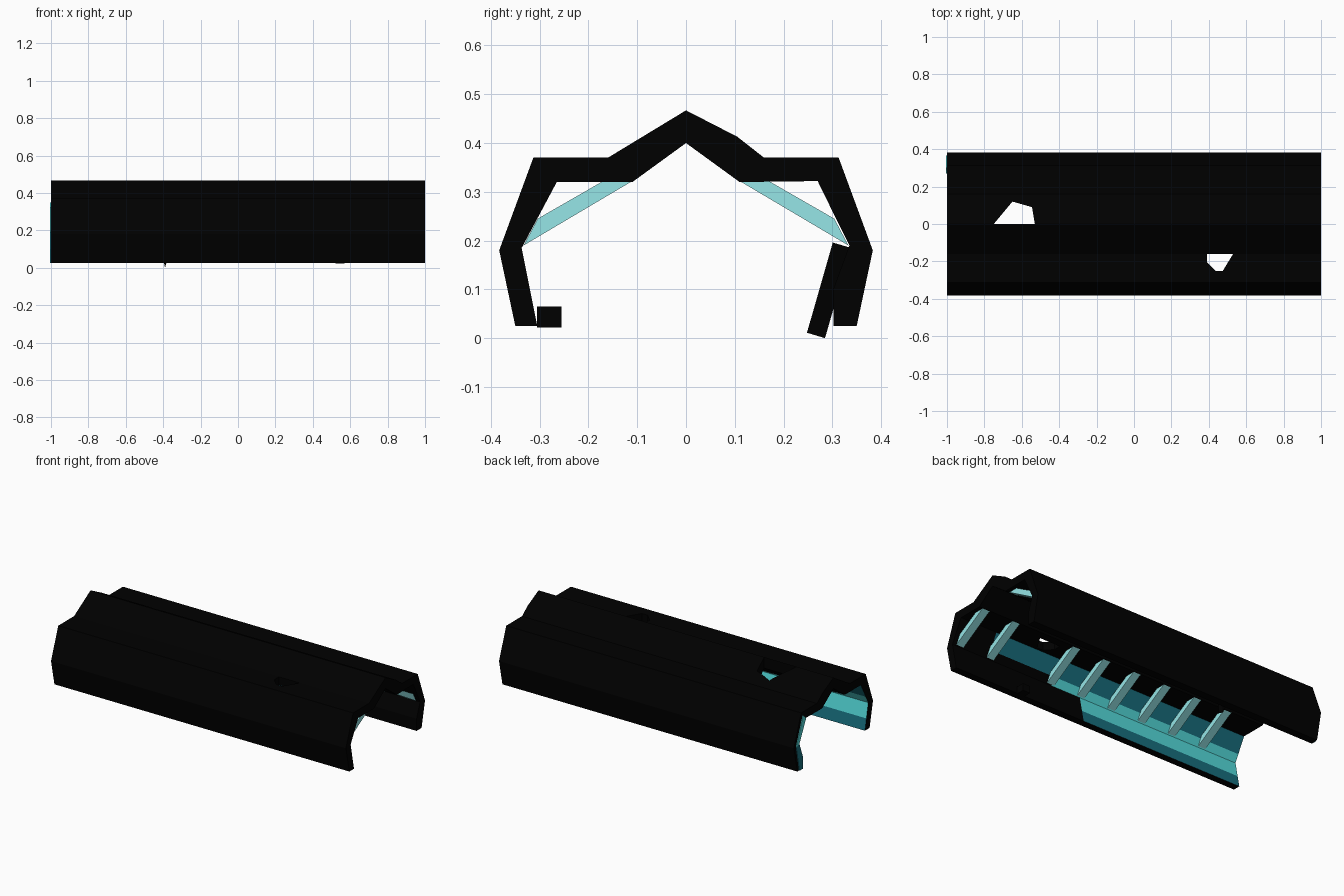
import bpy, bmesh
from mathutils import Vector

if "Cube" in bpy.data.objects:
    bpy.data.objects.remove(bpy.data.objects["Cube"])


def material(name, rgb):
    m = bpy.data.materials.new(name)
    m.diffuse_color = (*rgb, 1)
    m.use_nodes = True
    m.node_tree.nodes["Principled BSDF"].inputs["Base Color"].default_value = m.diffuse_color
    return m


BLACK = material("soot_black", (0.0, 0.0, 0.0))
DEEP = material("deep_teal", (0.009, 0.16, 0.21))
TEAL = material("teal", (0.09, 0.72, 0.72))
PALE = material("pale_teal", (0.31, 0.81, 0.82))


def make(name, bm, mats):
    bmesh.ops.recalc_face_normals(bm, faces=bm.faces)
    me = bpy.data.meshes.new(name)
    bm.to_mesh(me)
    bm.free()
    for m in mats:
        me.materials.append(m)
    ob = bpy.data.objects.new(name, me)
    bpy.context.scene.collection.objects.link(ob)
    return ob


def prism(name, base, offset, mats):
    """Solid from a polygon pushed along an offset vector."""
    bm = bmesh.new()
    off = Vector(offset)
    lo = [bm.verts.new(p) for p in base]
    hi = [bm.verts.new(Vector(p) + off) for p in base]
    n = len(base)
    bm.faces.new(lo)
    bm.faces.new(hi)
    for i in range(n):
        j = (i + 1) % n
        bm.faces.new((lo[i], lo[j], hi[j], hi[i]))
    return make(name, bm, mats)


# Tunnel shell: outer and inner outline in (y, z), run along x
outer = [(-.35, .025), (-.383, .18), (-.313, .37), (-.16, .37), (0, .467),
         (.105, .413), (.16, .37), (.313, .37), (.383, .18), (.35, .025)]
inner = [(.302, .025), (.302, .10), (.335, .19), (.315, .23), (.27, .322), (.11, .32),
         (0, .4), (-.11, .32), (-.265, .32), (-.313, .23), (-.337, .185),
         (-.319, .095), (-.305, .025)]
loop = outer + inner
stations = [-1, .1, .3, .75, 1]
bm = bmesh.new()
rings = [[bm.verts.new((x, y, z)) for y, z in loop] for x in stations]
n = len(loop)
bm.faces.new(rings[0])
bm.faces.new(rings[-1])
for s in range(len(stations) - 1):
    for i in range(n):
        j = (i + 1) % n
        f = bm.faces.new((rings[s][i], rings[s][j], rings[s + 1][j], rings[s + 1][i]))
        if len(outer) <= i < n - 1:
            # lining by height: black roof, deep shoulder, bright wall, deep footing
            mid = (loop[i][1] + loop[j][1]) / 2
            if .25 < mid < .3 and s < 3:
                f.material_index = 1
            elif .18 < mid < .25 and s < 2:
                f.material_index = 2
            elif mid < .18 and s < 1:
                f.material_index = 1 if mid < .08 else 2
shell = make("tunnel_shell", bm, [BLACK, DEEP, TEAL])

# Broken holes in the roof
holes = {
    "ridge_hole_cutter": [(-.75, 0), (-.53, 0), (-.545, .09), (-.65, .12)],
    "side_hole_cutter": [(.39, -.16), (.53, -.16), (.475, -.25), (.435, -.25), (.39, -.205)],
}
for name, pts in holes.items():
    cutter = prism(name, [(x, y, .25) for x, y in pts], (0, 0, .4), [BLACK])
    cutter.hide_render = True
    cutter.hide_viewport = True
    cutter.display_type = 'WIRE'
    mod = shell.modifiers.new(name, 'BOOLEAN')
    mod.operation = 'DIFFERENCE'
    mod.solver = 'EXACT'
    mod.object = cutter

# Lining edge showing on the end of the back wall
prism("lining_end_lower", [(-1, .302, .025), (-1, .335, .025), (-1, .365, .18),
                           (-1, .335, .19), (-1, .302, .10)], (-.004, 0, 0), [DEEP])
prism("lining_end_upper", [(-1, .335, .19), (-1, .365, .18), (-1, .30, .35),
                           (-1, .27, .322)], (-.004, 0, 0), [TEAL])

# Diagonal braces on both sides; one is missing beside the side hole
for k in range(9):
    x = .95 - .2135 * k
    for side, label in ((-1, "front"), (1, "back")):
        if side < 0 and k == 2:
            continue
        pts = [(.333, .19), (.304, .245), (.17, .322), (.11, .322)]
        prism(f"{label}_brace_{k + 1}", [(x - .025, side * y, z) for y, z in pts],
              (.05, 0, 0), [PALE])

# Loose fragments on the inner walls
prism("fallen_block", [(.52, -.305, .022), (.57, -.305, .022), (.57, -.255, .022),
                       (.52, -.255, .022)], (0, 0, .043), [BLACK])
prism("leaning_shard", [(-.39, .285, 0), (-.34, .338, .185), (-.43, .338, .185)],
      (0, -.037, .011), [BLACK])
